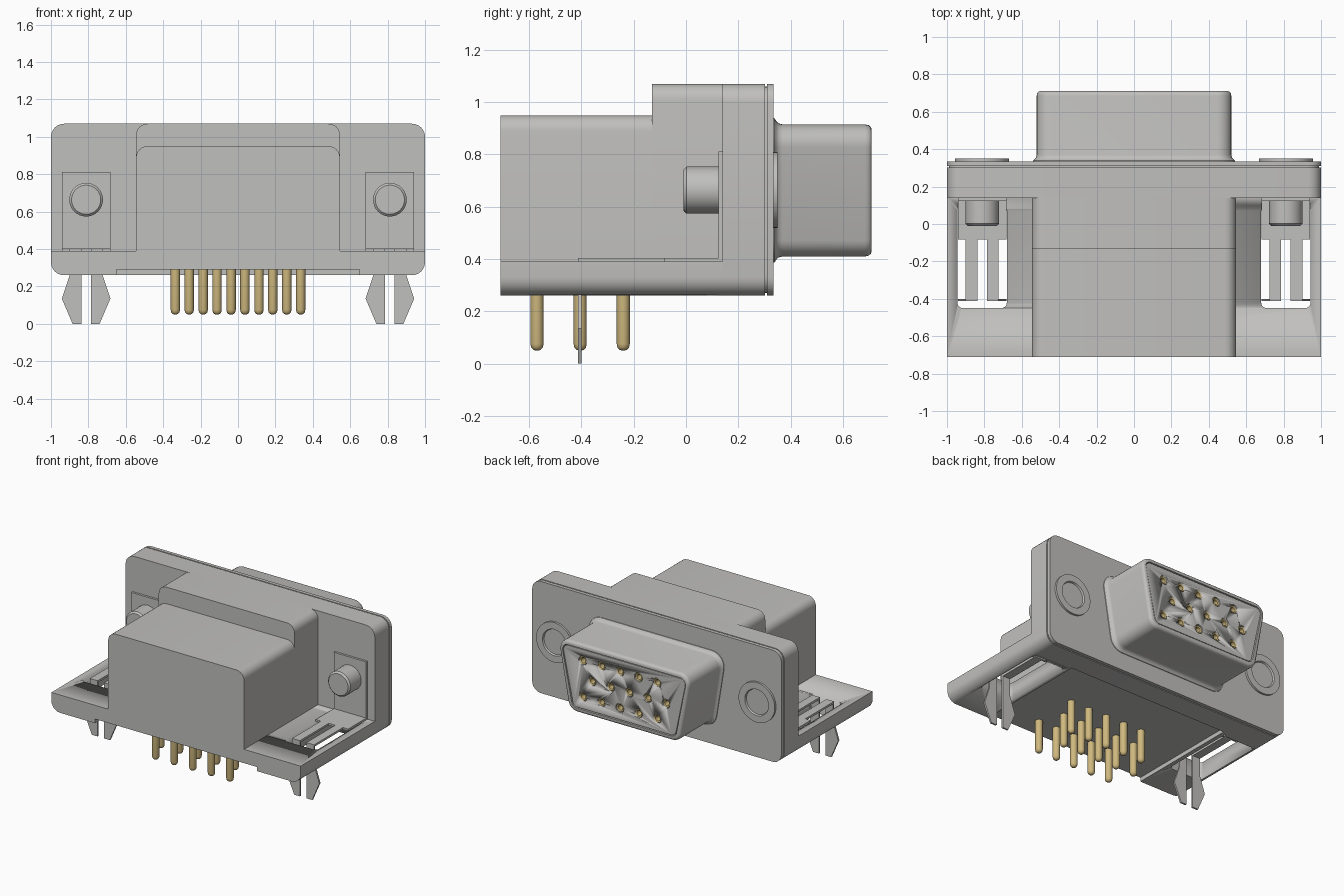
import bpy, bmesh, math
from mathutils import Vector

if "Cube" in bpy.data.objects:
    bpy.data.objects.remove(bpy.data.objects["Cube"], do_unlink=True)


def material(name, rgb):
    m = bpy.data.materials.new(name)
    m.use_nodes = True
    m.diffuse_color = (*rgb, 1)
    m.node_tree.nodes["Principled BSDF"].inputs["Base Color"].default_value = (*rgb, 1)
    return m


GREY = material("light grey", (0.53, 0.525, 0.51))
GOLD = material("gold", (0.62, 0.48, 0.21))


def loft(name, rings, mat, caps=(True, True), smooth=True):
    """Skin a list of equal-length point rings into a mesh object."""
    bm = bmesh.new()
    vs = [[bm.verts.new(p) for p in ring] for ring in rings]
    n = len(vs[0])
    for a, b in zip(vs, vs[1:]):
        for i in range(n):
            bm.faces.new((a[i], a[(i + 1) % n], b[(i + 1) % n], b[i]))
    if caps[0]:
        bm.faces.new(vs[0][::-1])
    if caps[1]:
        bm.faces.new(vs[-1])
    bmesh.ops.recalc_face_normals(bm, faces=bm.faces)
    me = bpy.data.meshes.new(name)
    bm.to_mesh(me)
    bm.free()
    me.materials.append(mat)
    ob = bpy.data.objects.new(name, me)
    bpy.context.collection.objects.link(ob)
    if smooth:
        bpy.ops.object.select_all(action="DESELECT")
        ob.select_set(True)
        bpy.context.view_layer.objects.active = ob
        bpy.ops.object.shade_smooth_by_angle(angle=math.radians(35))
    return ob


def rounded(corners, seg=6):
    """Outline from (a, b, radius) corners, each filleted by its radius."""
    out = []
    for i, (x, y, r) in enumerate(corners):
        p = Vector((x, y))
        if r <= 0:
            out.append(p)
            continue
        d0 = (Vector(corners[i - 1][:2]) - p).normalized()
        d1 = (Vector(corners[(i + 1) % len(corners)][:2]) - p).normalized()
        half = d0.angle(d1) / 2
        c = p + (d0 + d1).normalized() * (r / math.sin(half))
        s = p + d0 * (r / math.tan(half)) - c
        e = p + d1 * (r / math.tan(half)) - c
        total = s.angle_signed(e)
        for k in range(seg + 1):
            t = -total * k / seg
            out.append(c + Vector((s.x * math.cos(t) - s.y * math.sin(t),
                                   s.x * math.sin(t) + s.y * math.cos(t))))
    return out


def along_y(outline, y):
    return [(p[0], y, p[1]) for p in outline]


def slab_y(name, corners, y0, y1, mat=GREY):
    o = rounded(corners)
    return loft(name, [along_y(o, y0), along_y(o, y1)], mat)


def rect(x0, x1, z0, z1, rb=0, rt=0):
    return [(x0, z0, rb), (x1, z0, rb), (x1, z1, rt), (x0, z1, rt)]


def circle(cx, cz, r, n=32):
    return [(cx + r * math.cos(2 * math.pi * i / n),
             cz + r * math.sin(2 * math.pi * i / n)) for i in range(n)]


def lathe_y(name, cx, cz, profile, mat=GREY, n=32, caps=(True, True)):
    return loft(name, [along_y(circle(cx, cz, r, n), y) for r, y in profile], mat, caps)


def cut(ob, cutter):
    m = ob.modifiers.new("cut", "BOOLEAN")
    m.operation, m.solver, m.object = "DIFFERENCE", "EXACT", cutter
    bpy.context.view_layer.update()
    dg = bpy.context.evaluated_depsgraph_get()
    me = bpy.data.meshes.new_from_object(ob.evaluated_get(dg))
    ob.modifiers.clear()
    ob.data = me
    bpy.data.objects.remove(cutter, do_unlink=True)


# Housing: flange, front metal plate, stepped body
R = 0.07
slab_y("flange", rect(-1, 1, 0.26, 1.07, R, R), 0.14, 0.302)
slab_y("flange_gap_core", rect(-0.99, 0.99, 0.27, 1.06, R, R), 0.30, 0.312)
slab_y("face_plate", rect(-1, 1, 0.26, 1.07, R, R), 0.31, 0.335)
slab_y("tall_body", rect(-0.545, 0.545, 0.38, 1.07, 0, 0.06), -0.13, 0.145)
slab_y("low_body", rect(-0.545, 0.545, 0.38, 0.95, 0, 0.06), -0.71, -0.125)

# Base with a shallow underside recess and two clip openings
base = slab_y("base", [(-1, 0.26, R), (-0.65, 0.26, 0), (-0.65, 0.29, 0), (0.65, 0.29, 0),
                       (0.65, 0.26, 0), (1, 0.26, R), (1, 0.39, 0), (-1, 0.39, 0)], -0.71, 0.145)
for s in (-1, 1):
    o = rounded([(s * 0.812 - 0.132, -0.45, 0.03), (s * 0.812 + 0.132, -0.45, 0.03),
                 (s * 0.812 + 0.132, 0.1, 0.03), (s * 0.812 - 0.132, 0.1, 0.03)])
    cut(base, loft("clip_opening", [[(p.x, p.y, z) for p in o] for z in (0.2, 0.5)], GREY))

# Board-lock clips, screw posts and rivet rings on both sides
for s, side in ((1, "left"), (-1, "right")):
    cx = 0.812 * s
    slab_y(f"{side}_clip_upright", rect(cx - 0.13, cx + 0.13, 0.39, 0.812), 0.124, 0.1395)
    slab_y(f"{side}_clip_foot", rect(cx - 0.13, cx + 0.13, 0.389, 0.404), -0.083, 0.126)
    for t in (-1, 1):
        tag = "outer" if t == s else "inner"
        xs = sorted((cx + t * 0.026, cx + t * 0.088))
        slab_y(f"{side}_{tag}_clip_strip", rect(*xs, 0.389, 0.404), -0.413, -0.08)
        prong = [(0.026, 0.404), (0.088, 0.404), (0.088, 0.26), (0.13, 0.135), (0.072, 0), (0.026, 0)]
        slab_y(f"{side}_{tag}_prong", [(cx + t * a, b, 0) for a, b in prong], -0.413, -0.4)
    lathe_y(f"{side}_screw_post", cx, 0.664,
            [(0.078, -0.01), (0.09, 0.002), (0.09, 0.126)])
    lathe_y(f"{side}_rivet_ring", cx, 0.664,
            [(0.145, 0.33), (0.145, 0.35), (0.095, 0.35), (0.09, 0.338)], n=48)


# D-shaped shell with flared root and rolled lip
def dshape(off, y):
    zt, zb, r = 0.915 + off, 0.41 - off, max(0.03, 0.075 + off)
    wt, wb = 0.535 + off, 0.445 + off
    return along_y(rounded([(-wb, zb, r), (wb, zb, r), (wt, zt, r), (-wt, zt, r)], 8), y)


shell = [(0.025, 0.33), (0.023, 0.339), (0.012, 0.346), (0.004, 0.354), (0, 0.37), (0, 0.685),
         (-0.003, 0.699), (-0.01, 0.707), (-0.018, 0.71), (-0.032, 0.71), (-0.034, 0.6)]
loft("shell", [dshape(o, y) for o, y in shell], GREY, (False, False))
insert = loft("socket_insert", [dshape(-0.038, y) for y in (0.5, 0.706)], GREY)

# Fifteen sockets and matching pins, middle row shifted half a pitch
PITCH = 0.149
pin_profile = [(0.025, 0.32), (0.025, 0.075), (0.022, 0.061), (0.014, 0.053), (0.006, 0.05)]
for row in range(3):
    shift = -0.037 if row == 1 else 0.037
    for col in range(5):
        x = (2 - col) * PITCH + shift
        z = 0.795 - 0.131 * row
        cut(insert, lathe_y("socket_hole", x, z, [(0.033, 0.6), (0.033, 0.8)], n=20))
        lathe_y(f"socket_{row + 1}_{col + 1}", x, z,
                [(0.031, 0.59), (0.031, 0.696), (0.027, 0.701), (0.018, 0.697), (0.018, 0.62)], GOLD, 20)
        y = -0.57 + 0.165 * row
        loft(f"pin_{row + 1}_{col + 1}",
             [[(a, y + b, h) for a, b in circle(x, 0, r, 20)] for r, h in pin_profile], GOLD)
